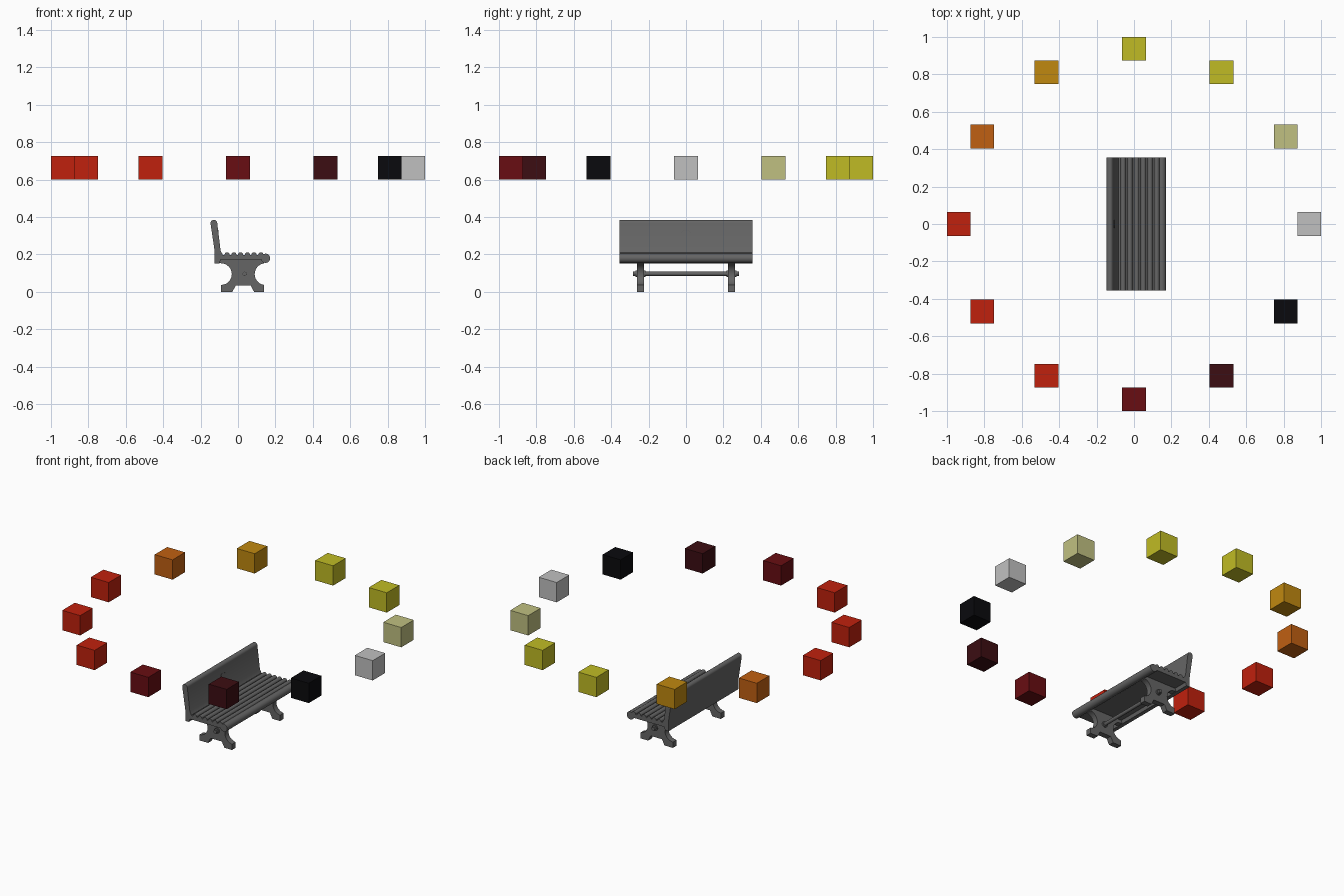
import bpy, bmesh, math
from mathutils import Matrix

if "Cube" in bpy.data.objects:
    bpy.data.objects.remove(bpy.data.objects["Cube"], do_unlink=True)


def material(name, r, g, b):
    m = bpy.data.materials.new(name)
    m.use_nodes = True
    m.diffuse_color = (r, g, b, 1)
    m.node_tree.nodes["Principled BSDF"].inputs["Base Color"].default_value = (r, g, b, 1)
    return m


iron = material("bench grey", .13, .13, .13)
silver = material("light grey", .53, .53, .53)
khaki = material("pale khaki", .53, .53, .22)
yellow = material("yellow", .53, .50, .018)
amber = material("amber", .53, .25, .005)
orange = material("orange", .53, .117, .006)
red = material("red", .53, .015, .004)
crimson = material("dark red", .138, .004, .006)
maroon = material("maroon", .045, .004, .006)
black = material("black", .003, .003, .004)


def finish(name, bm, mat, smooth=True):
    bmesh.ops.recalc_face_normals(bm, faces=bm.faces)
    mesh = bpy.data.meshes.new(name)
    bm.to_mesh(mesh)
    bm.free()
    mesh.materials.append(mat)
    ob = bpy.data.objects.new(name, mesh)
    bpy.context.collection.objects.link(ob)
    if smooth:
        bpy.ops.object.select_all(action="DESELECT")
        ob.select_set(True)
        bpy.context.view_layer.objects.active = ob
        bpy.ops.object.shade_smooth_by_angle(angle=math.radians(35))
    return ob


def extrude(name, profile, y0, y1):
    """Extrude an x-z outline along y."""
    bm = bmesh.new()
    face = bm.faces.new([bm.verts.new((x, y0, z)) for x, z in profile])
    out = bmesh.ops.extrude_face_region(bm, geom=[face])["geom"]
    moved = [v for v in out if isinstance(v, bmesh.types.BMVert)]
    bmesh.ops.translate(bm, verts=moved, vec=(0, y1 - y0, 0))
    return finish(name, bm, iron)


def arc(cx, cz, r, a0, a1, n=12):
    angles = [math.radians(a0 + (a1 - a0) * i / n) for i in range(n + 1)]
    return [(cx + r * math.cos(a), cz + r * math.sin(a)) for a in angles]


def rod(name, x, z, r, y0, y1, sides=16):
    return extrude(name, arc(x, z, r, 0, 360 - 360 / sides, sides - 1), y0, y1)


HALF = .355

# Leaning backrest with a rounded top
extrude("backrest", [(-.125, .152), (-.10, .152), (-.082, .20), (-.093, .22)]
        + arc(-.129, .367, .018, 5, 185) + [(-.125, .22)], -HALF, HALF)

# Seat board with a rolled front edge
extrude("seat", [(-.11, .172), (.125, .172)] + arc(.147, .180, .025, 200, 450)
        + [(.125, .197), (-.10, .197)], -HALF, HALF)

# Rounded slats along the seat
for i in range(6):
    x = -.058 + i * .036
    extrude(f"seat_slat_{i + 1}", [(x - .014, .192)] + arc(x, .198, .014, 180, 0, 8)
            + [(x + .014, .192)], -HALF, HALF)

# Small raised arch on the backrest
arch = extrude("backrest_arch", arc(0, 0, .032, 25, 155) + arc(0, 0, .029, 155, 25), -.002, .002)
arch.matrix_world = (Matrix.Translation((-.1035, 0, .30)) @ Matrix.Rotation(math.radians(-7), 4, "Y")
                     @ Matrix.Rotation(math.radians(90), 4, "Z"))

# Two cast legs with curved waists, splayed feet and round bosses
leg = ([(-.03, 0), (-.012, .035), (.068, .035), (.086, 0), (.14, 0), (.14, .037)]
       + arc(.147, .095, .058, 262, 98) + [(.14, .176), (-.12, .176), (-.115, .155)]
       + arc(-.091, .095, .058, 88, -88) + [(-.09, .037), (-.09, 0)])
for side, name in ((-1, "right"), (1, "left")):
    extrude(f"{name}_leg", leg, side * .243 - .018, side * .243 + .018)
    rod(f"{name}_leg_boss", .035, .097, .018, side * .243 - .026, side * .243 + .026)
    rod(f"{name}_rod_nut", .035, .097, .013, side * .265, side * .276, 6)

# Stretcher between the legs
rod("stretcher", .035, .097, .011, -.284, .284)

# Ring of coloured cubes, anticlockwise from +x
ring = [silver, khaki, yellow, yellow, amber, orange, red, red, red, crimson, maroon, black]
SIZE = .127
for i, mat in enumerate(ring):
    a = math.tau * i / len(ring)
    radius = 1 - SIZE / 2
    bm = bmesh.new()
    bmesh.ops.create_cube(bm, size=SIZE, matrix=Matrix.Translation(
        (radius * math.cos(a), radius * math.sin(a), .664)))
    finish(f"ring_cube_{i + 1}", bm, mat, smooth=False)
